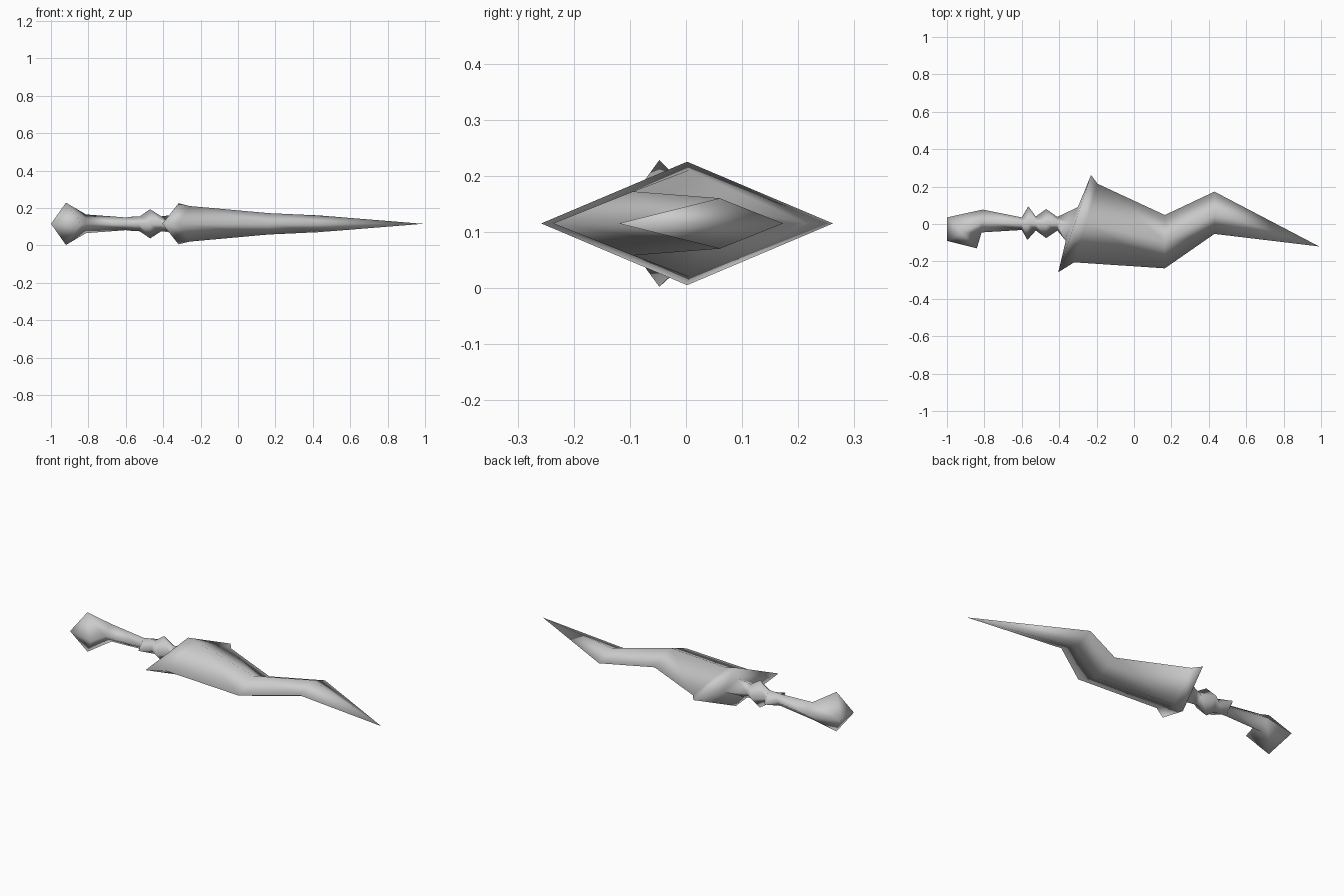
import bpy, bmesh

if "Cube" in bpy.data.objects:
    bpy.data.objects.remove(bpy.data.objects["Cube"])

Z0 = 0.115  # height of the dagger's flat axis

steel = bpy.data.materials.new("grey_steel")
steel.diffuse_color = (0.6, 0.6, 0.6, 1)
steel.use_nodes = True
steel.node_tree.nodes["Principled BSDF"].inputs["Base Color"].default_value = steel.diffuse_color


def loft(name, sections, start_tip=None, end_tip=None):
    """Skin diamond sections: (back x, back y, front x, front y, half height)."""
    bm = bmesh.new()
    rings = []
    for bx, by, fx, fy, h in sections:
        mx, my = (bx + fx) / 2, (by + fy) / 2
        pts = [(bx, by, Z0), (mx, my, Z0 + h), (fx, fy, Z0), (mx, my, Z0 - h)]
        rings.append([bm.verts.new(p) for p in pts])
    for a, b in zip(rings, rings[1:]):
        for i in range(4):
            j = (i + 1) % 4
            bm.faces.new((a[i], a[j], b[j], b[i]))
    for ring, tip in ((rings[0], start_tip), (rings[-1], end_tip)):
        if tip:
            v = bm.verts.new((tip[0], tip[1], Z0))
            for i in range(4):
                bm.faces.new((ring[i], ring[(i + 1) % 4], v))
        else:
            bm.faces.new(ring)
    bmesh.ops.recalc_face_normals(bm, faces=bm.faces)
    for f in bm.faces:
        f.smooth = True
    mesh = bpy.data.meshes.new(name)
    bm.to_mesh(mesh)
    bm.free()
    mesh.materials.append(steel)
    obj = bpy.data.objects.new(name, mesh)
    bpy.context.collection.objects.link(obj)
    return obj


# One continuous body: hooked pommel, grip, beads, slanted guard, bent blade
loft("dagger", [
    (-1.00, 0.035, -0.84, -0.13, 0.113),     # pommel
    (-0.81, 0.077, -0.815, -0.045, 0.050),   # grip
    (-0.60, 0.035, -0.60, -0.032, 0.034),
    (-0.565, 0.095, -0.57, -0.085, 0.038),   # wide bead
    (-0.525, 0.040, -0.525, -0.035, 0.040),
    (-0.47, 0.080, -0.47, -0.075, 0.078),    # round bead
    (-0.41, 0.038, -0.41, -0.035, 0.040),
    (-0.30, 0.090, -0.365, -0.09, 0.050),    # neck
    (-0.23, 0.262, -0.405, -0.258, 0.110),   # guard
    (-0.195, 0.215, -0.32, -0.205, 0.095),   # blade base
    (0.165, 0.048, 0.165, -0.237, 0.057),    # first bend
    (0.43, 0.173, 0.43, -0.053, 0.045),      # second bend
], start_tip=(-1.0, -0.09), end_tip=(0.99, -0.12))
